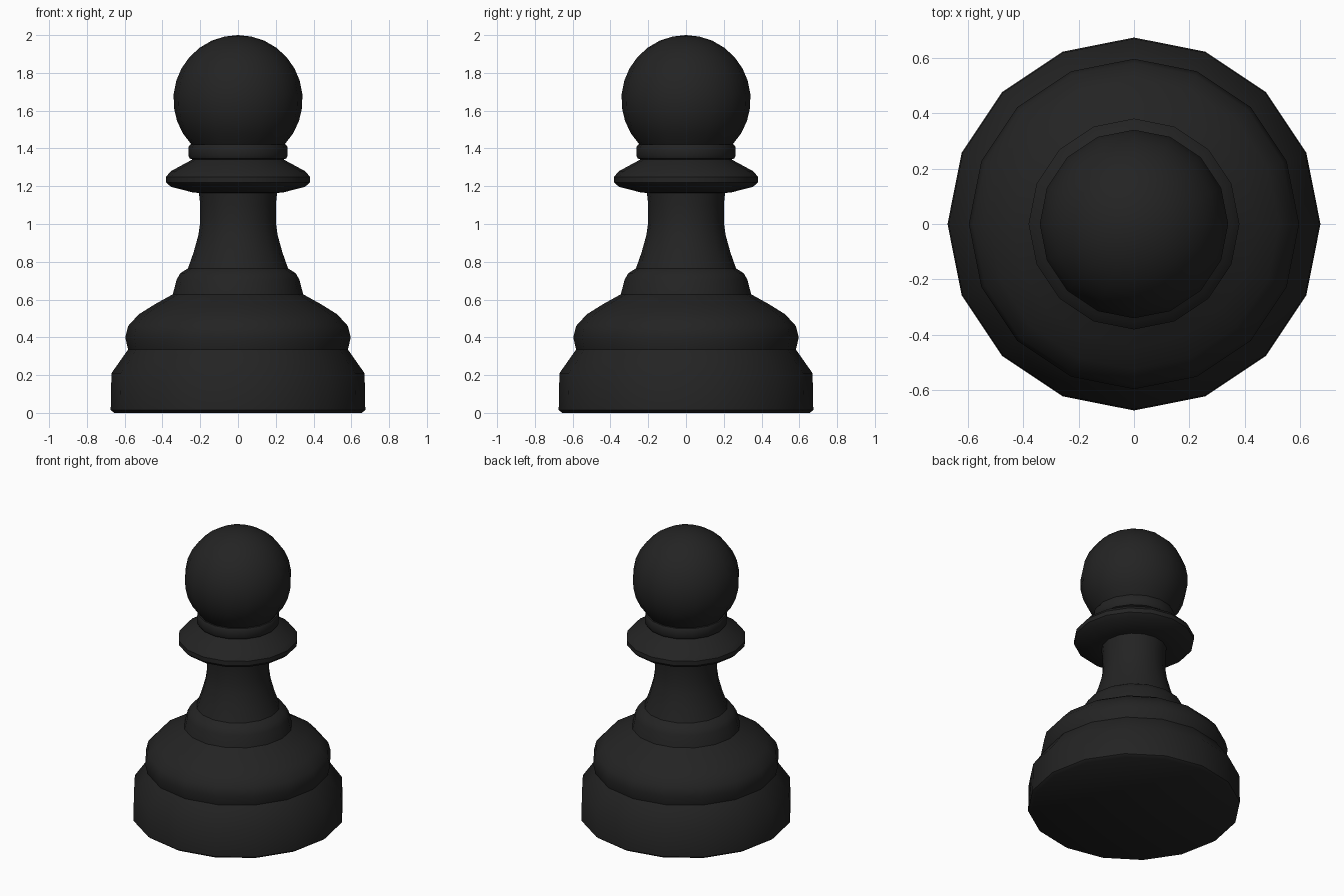
import bpy, bmesh, math

if "Cube" in bpy.data.objects:
    bpy.data.objects.remove(bpy.data.objects["Cube"])

SIDES = 16

dark = bpy.data.materials.new("dark_finish")
dark.diffuse_color = (0.017, 0.017, 0.017, 1)
dark.use_nodes = True
dark.node_tree.nodes["Principled BSDF"].inputs["Base Color"].default_value = dark.diffuse_color


def lathe(name, profile, angle=40):
    """Turn a (radius, height) profile, listed bottom to top, around z."""
    bm = bmesh.new()
    rings = []
    for r, z in profile:
        if r == 0:
            rings.append([bm.verts.new((0, 0, z))] * SIDES)
        else:
            rings.append([bm.verts.new((r * math.cos(2 * math.pi * i / SIDES),
                                        r * math.sin(2 * math.pi * i / SIDES), z))
                          for i in range(SIDES)])
    for low, high in zip(rings, rings[1:]):
        for i in range(SIDES):
            j = (i + 1) % SIDES
            corners = [low[i], low[j], high[j], high[i]]
            bm.faces.new(list(dict.fromkeys(corners)))
    mesh = bpy.data.meshes.new(name)
    bm.to_mesh(mesh)
    bm.free()
    mesh.materials.append(dark)
    obj = bpy.data.objects.new(name, mesh)
    bpy.context.collection.objects.link(obj)
    bpy.ops.object.select_all(action='DESELECT')
    obj.select_set(True)
    bpy.context.view_layer.objects.active = obj
    bpy.ops.object.shade_smooth_by_angle(angle=math.radians(angle))
    return obj


# Plinth with a bevelled shoulder
lathe("base", [(0, 0), (0.655, 0), (0.674, 0.015), (0.67, 0.21), (0.582, 0.335)])

# Rounded swell above the plinth
lathe("lower_body", [(0.582, 0.335), (0.597, 0.40), (0.582, 0.46), (0.525, 0.522),
                     (0.44, 0.575), (0.345, 0.628)])

# Small moulding at the foot of the stem
lathe("foot_ring", [(0.345, 0.628), (0.325, 0.705), (0.305, 0.74), (0.265, 0.765)])

# Tapering stem
lathe("stem", [(0.265, 0.765), (0.235, 0.85), (0.21, 0.94), (0.2, 1.01),
               (0.2, 1.10), (0.207, 1.165)])

# Wide collar
lathe("collar", [(0.207, 1.165), (0.235, 1.166), (0.355, 1.197), (0.381, 1.22),
                 (0.381, 1.25), (0.355, 1.28), (0.24, 1.342)])

# Thin ring under the head
lathe("neck_ring", [(0.24, 1.342), (0.255, 1.347), (0.263, 1.362), (0.263, 1.405),
                    (0.255, 1.42), (0.24, 1.422)])

# Ball head, open where it meets the ring
centre, radius, steps = 1.658, 0.342, 11
start = -math.asin((centre - 1.422) / radius)
head = []
for k in range(steps):
    a = start + (math.pi / 2 - start) * k / steps
    head.append((radius * math.cos(a), centre + radius * math.sin(a)))
lathe("head", head + [(0, 2.0)])
